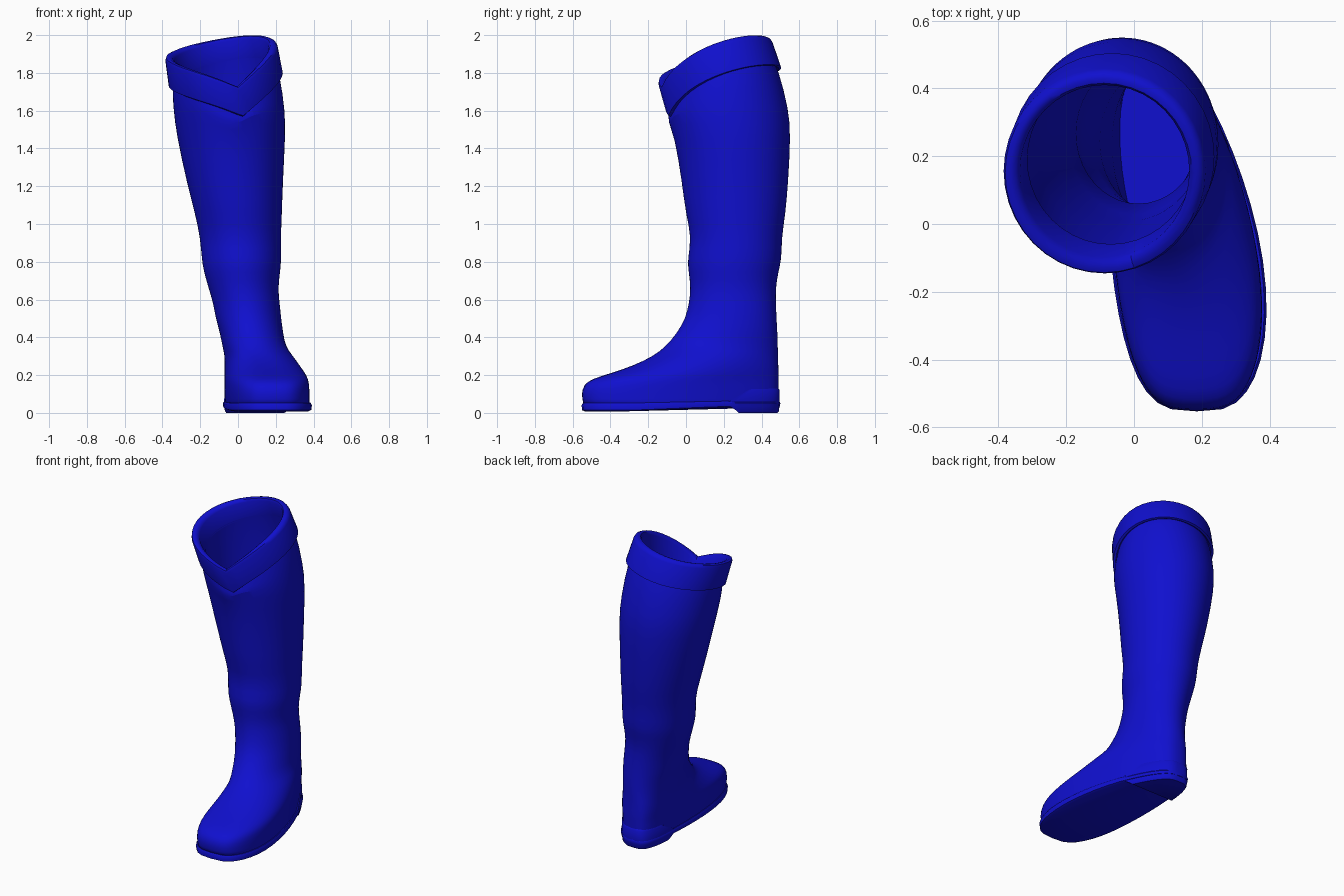
import bpy, bmesh, math
from math import sin, cos, pi, copysign

SEGMENTS = 40

cube = bpy.data.objects.get("Cube")
if cube:
    bpy.data.objects.remove(cube, do_unlink=True)

blue = bpy.data.materials.new("royal_blue")
blue.use_nodes = True
BLUE = (0.005, 0.005, 0.62, 1)
blue.diffuse_color = BLUE
blue.node_tree.nodes["Principled BSDF"].inputs["Base Color"].default_value = BLUE

# Foot levels: height, front y, back y, heel x, toe x, heel width, toe width, roundness
FOOT = [
    (.032, -.54, .487, .05, .185, .157, .228, .62),
    (.045, -.545, .488, .05, .185, .157, .228, .62),
    (.1, -.557, .492, .05, .183, .162, .23, .62),
    (.15, -.543, .492, .05, .183, .162, .228, .62),
    (.18, -.5, .492, .05, .18, .162, .225, .64),
    (.21, -.4, .492, .05, .172, .162, .215, .66),
    (.25, -.28, .49, .05, .155, .162, .2, .7),
    (.3, -.175, .488, .05, .135, .162, .18, .8),
    (.35, -.11, .487, .055, .097, .162, .168, .9),
    (.42, -.05, .485, .06, .078, .167, .167, .95),
]
# Leg levels: height, front y, back y, centre x, half width
LEG = [
    (.5, -.003, .48, .055, .174),
    (.58, .015, .477, .045, .176),
    (.66, .025, .475, .028, .184),
    (.75, .013, .49, .021, .203),
    (.81, .006, .507, .019, .211),
    (.93, .03, .507, .013, .214),
    (1.05, -.002, .527, .003, .23),
    (1.22, -.022, .542, -.017, .255),
    (1.47, -.062, .555, -.037, .289),
    (1.6, -.1, .546, -.046, .296),
]
LEVELS = FOOT + [(z, f, b, x, x, w, w, 1) for z, f, b, x, w in LEG]


def rim_height(x, y):
    """Height of the cuff's top edge: a dip to a point at the front."""
    phi = abs(math.atan2(x + .09, .15 - y) - .3)
    phi = min(phi, 2 * pi - phi)
    return 1.983 - .275 * (1 - phi / pi) ** 2.2 + .2 * (x + .09)


def outline(level, grow=0.0, z=None, front=None):
    """Horizontal section of the boot; front cuts it to a heel shape."""
    z0, yf, yb, xh, xt, wh, wt, p = level
    mid, half = (yf + yb) / 2, (yb - yf) / 2 + grow
    if front is None:
        angles = [2 * pi * i / SEGMENTS for i in range(SEGMENTS)]
    else:
        limit = math.acos((front - mid) / half)
        angles = [limit * (2 * i / SEGMENTS - 1) for i in range(SEGMENTS + 1)]
    points = []
    for a in angles:
        mix = sin(pi / 4 * (1 - cos(a)))
        centre = xh + (xt - xh) * mix
        width = wh + (wt - wh) * mix + grow
        x = centre + width * copysign(abs(sin(a)) ** p, sin(a))
        points.append((x, mid + half * cos(a), z0 if z is None else z))
    return points


def below_rim(points, drop):
    return [(x, y, min(z, rim_height(x, y) - drop)) for x, y, z in points]


def cuff_ring(drop, grow):
    """Ring of the leaning cuff, a given distance under its top edge."""
    lean = drop / .16
    points = []
    for i in range(SEGMENTS):
        a = 2 * pi * i / SEGMENTS
        x, y = sin(a), cos(a)
        z = rim_height(-.09 + .295 * x, .15 + .3 * y) - drop
        points.append((-.09 + .026 * lean + (.298 + grow) * x,
                       .15 + .05 * lean + (.302 + grow) * y, z))
    return points


def loft(name, rings, cap_start=True, cap_end=True, subdivide=False):
    bm = bmesh.new()
    loops = [[bm.verts.new(co) for co in ring] for ring in rings]
    for low, high in zip(loops, loops[1:]):
        n = len(low)
        for i in range(n):
            j = (i + 1) % n
            bm.faces.new((low[i], low[j], high[j], high[i]))
    if cap_start:
        bm.faces.new(loops[0][::-1])
    if cap_end:
        bm.faces.new(loops[-1])
    # Rings run clockwise seen from above, so turn the faces outward
    bmesh.ops.reverse_faces(bm, faces=bm.faces[:])
    mesh = bpy.data.meshes.new(name)
    bm.to_mesh(mesh)
    bm.free()
    mesh.materials.append(blue)
    obj = bpy.data.objects.new(name, mesh)
    bpy.context.collection.objects.link(obj)
    if subdivide:
        mod = obj.modifiers.new("smooth_surface", 'SUBSURF')
        mod.levels = mod.render_levels = 1
    bpy.ops.object.select_all(action='DESELECT')
    obj.select_set(True)
    bpy.context.view_layer.objects.active = obj
    bpy.ops.object.shade_smooth_by_angle(angle=math.radians(45))
    return obj


# Foot and leg in one skin, tucked into the cuff
loft("boot_upper", [below_rim(outline(lv), .2) for lv in LEVELS]
     + [cuff_ring(.165, -.012), cuff_ring(.1, -.03)],
     cap_end=False, subdivide=True)

# Folded cuff, rounded over the top edge
loft("cuff", [cuff_ring(.14, -.04), cuff_ring(.16, -.01), cuff_ring(.155, .004),
              cuff_ring(.02, 0), cuff_ring(.005, -.007), cuff_ring(0, -.022),
              cuff_ring(.005, -.038), cuff_ring(.02, -.048),
              cuff_ring(.13, -.052)], cap_start=False, cap_end=False)

# Inner lining down to the insole
inside = [outline(lv, -.03) for lv in LEVELS[7:-1]]
loft("lining", [cuff_ring(.12, -.052)] + inside[::-1], cap_start=False)


# Sole with a raised arch
def sole_ring(grow, base, lift):
    ring = outline(LEVELS[0], grow, base)
    return [(x, y, z + lift * max(0, min(1, (y + .3) / .5)))
            for x, y, z in ring]


loft("sole", [sole_ring(-.004, .008, .02), sole_ring(.01, .014, .02),
              sole_ring(.013, .04, .012), sole_ring(.006, .052, .01)])

# Heel block with a slanted front
loft("heel", [outline(LEVELS[0], -.002, 0, .28),
              outline(LEVELS[0], .005, .01, .27),
              outline(LEVELS[0], .009, .05, .21),
              outline(LEVELS[2], .004, .12, .33),
              outline(LEVELS[2], -.004, .132, .36)])
